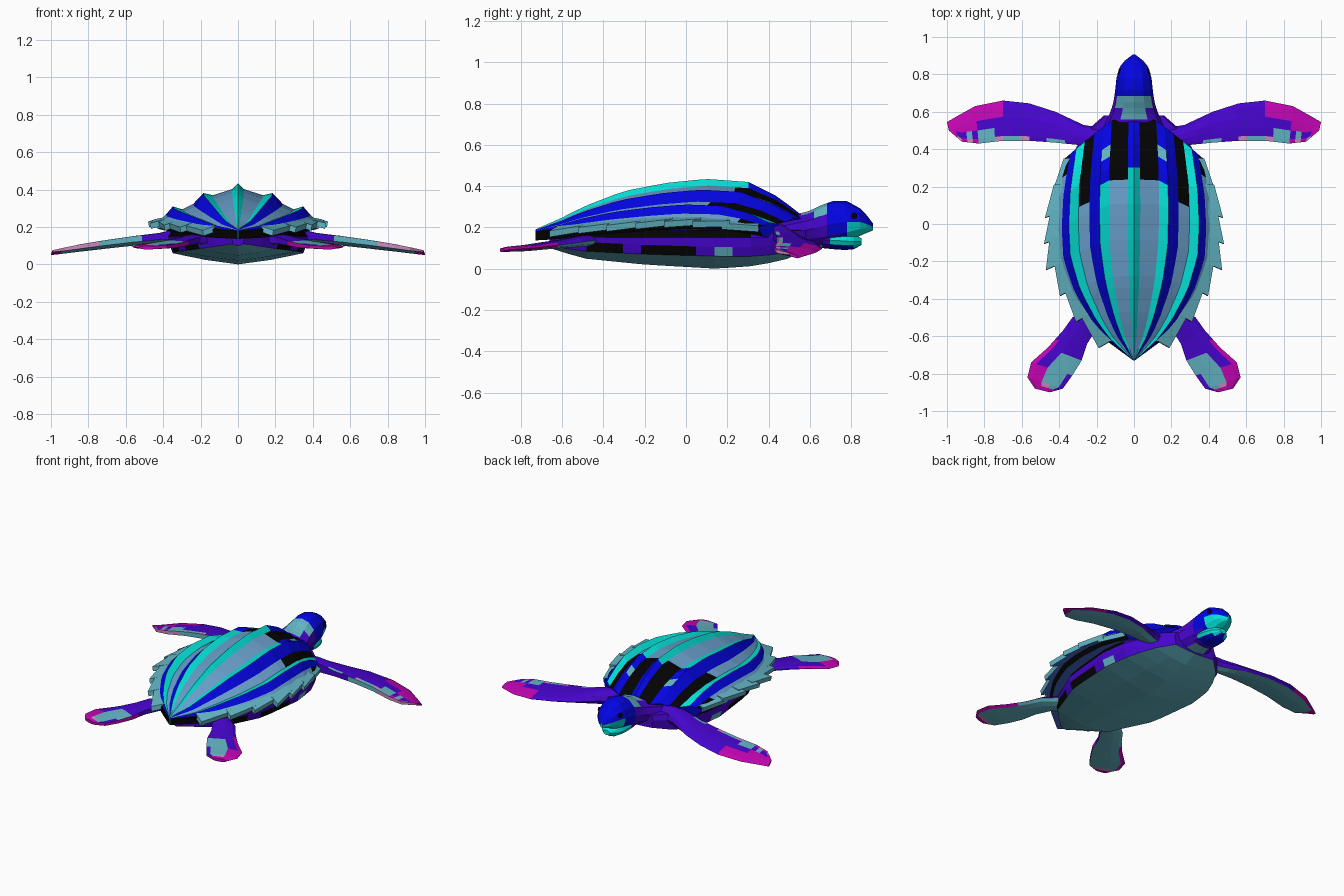
import bpy
import bmesh
import math
import random
from mathutils import Matrix, Vector

random.seed(4)
if "Cube" in bpy.data.objects:
    bpy.data.objects.remove(bpy.data.objects["Cube"])

# Palette, given as display values and stored as linear
PALETTE = {
    "light_teal": (98, 180, 196), "steel_blue": (106, 160, 204),
    "bright_teal": (4, 226, 216), "deep_blue": (4, 4, 228),
    "purple": (70, 4, 206), "magenta": (194, 4, 178),
    "black": (3, 3, 4), "pink": (204, 140, 192), "slate_blue": (70, 105, 200),
}
NAMES = list(PALETTE)


def linear(c):
    c /= 255
    return c / 12.92 if c < 0.04 else ((c + 0.055) / 1.055) ** 2.4


MATERIALS = []
for name, rgb in PALETTE.items():
    mat = bpy.data.materials.new(name)
    colour = [linear(c) for c in rgb] + [1]
    mat.diffuse_color = colour
    mat.use_nodes = True
    mat.node_tree.nodes["Principled BSDF"].inputs["Base Color"].default_value = colour
    MATERIALS.append(mat)


def sample(table, t):
    """Linear interpolation of rows keyed by their first column."""
    for a, b in zip(table, table[1:]):
        if t <= b[0]:
            f = (t - a[0]) / (b[0] - a[0])
            return [p + (q - p) * f for p, q in zip(a[1:], b[1:])]
    return list(table[-1][1:])


def full_ring(half):
    """Close a half section that starts and ends on the centre plane."""
    return half + [(-x, y, z) for x, y, z in reversed(half[1:-1])]


def finish(name, bm, mirror=False):
    bmesh.ops.recalc_face_normals(bm, faces=bm.faces)
    mesh = bpy.data.meshes.new(name)
    bm.to_mesh(mesh)
    bm.free()
    for mat in MATERIALS:
        mesh.materials.append(mat)
    obj = bpy.data.objects.new(name, mesh)
    bpy.context.scene.collection.objects.link(obj)
    if mirror:
        obj.modifiers.new("mirror", 'MIRROR').use_mirror_merge = False


def loft(bm, rings, rule):
    """Skin closed rings; rule(i, j, centre) names each face's colour.
    The first cap has i = -1, the last cap i = number of spans."""
    rows = [[bm.verts.new(p) for p in ring] for ring in rings]
    n = len(rows[0])
    for i, (a, b) in enumerate(zip(rows, rows[1:])):
        for j in range(n):
            k = (j + 1) % n
            face = bm.faces.new((a[j], a[k], b[k], b[j]))
            face.material_index = NAMES.index(rule(i, j, face.calc_center_median()))
    for i, row in ((-1, rows[0]), (len(rows) - 1, rows[-1])):
        face = bm.faces.new(row)
        face.material_index = NAMES.index(rule(i, 0, face.calc_center_median()))


# Shell: lengthwise bands fanning out from the tail point
# columns: position, half width, crest height, rim height
SHELL = [(0, .004, .01, .18), (.1, .15, .06, .187), (.18, .235, .1, .2),
         (.33, .345, .163, .212), (.49, .41, .19, .225), (.64, .42, .2, .235),
         (.8, .41, .187, .233), (.91, .39, .13, .22), (1, .37, .06, .2)]
RIDGES = [(0, 1), (.08, .84), (.32, .68), (.44, .74), (.57, .45),
          (.71, .3), (.83, .38), (.92, .16), (1, 0)]
FRONT_EDGE = [(0, .56), (.3, .56), (.75, .43), (1, .35)]
BANDS = ["bright_teal", "steel_blue", "bright_teal", "deep_blue", "steel_blue",
         "bright_teal", "deep_blue", "steel_blue", "black", "slate_blue", "slate_blue"]
TAIL = -.73


def shell_point(t, u, lift, drop=0):
    width, crest, rim = sample(SHELL, t)
    y = TAIL + t * (sample(FRONT_EDGE, u)[0] - TAIL)
    return (u * width, y, rim + lift * crest - drop)


def shell_rule(i, j, c):
    k = min(j, 2 * len(BANDS) - 1 - j)
    if k == 0 and c.y > .33 or k == 2 and c.y > .24:
        return "light_teal" if k == 2 and .33 < c.y < .42 else "deep_blue"
    if k == 1 and c.y > .24 or k == 4 and c.y > .1:
        return "black"
    if k == 7 and not -.5 < c.y < .28:
        return "black"
    return BANDS[k]


STEPS = 20
rings = []
for i in range(STEPS + 1):
    half = [shell_point(i / STEPS, u, p) for u, p in RIDGES]
    half += [shell_point(i / STEPS, u, 0, .043) for u in (.94, .6, 0)]
    rings.append(full_ring(half))
bm = bmesh.new()
loft(bm, rings, shell_rule)
finish("shell", bm)

# Serrated rim: overlapping pointed plates along each side
bm = bmesh.new()
TEETH = 7
for k in range(TEETH):
    ta, tb = (1 - .9 * (k + e) / TEETH for e in (0, 1))
    reach = .063 if 0 < k < 4 else .04
    a, b = Vector(shell_point(ta, 1, 0)), Vector(shell_point(tb, 1, 0))
    inward = Vector((-.03, 0, .02))
    start = a + Vector((reach * (.15 if k == 0 else .5), 0, .008))
    tip = b + Vector((reach, -.04, -.004))
    outline = [a + inward, start, tip, b + inward]
    loft(bm, [[p - Vector((.006, 0, .03)) for p in outline], outline],
         lambda i, j, c: "slate_blue" if i < 0 else "light_teal")
finish("rim_plates", bm, mirror=True)

# Body: keeled belly with darker flanks
# columns: y, half width, keel height, flank height
BODY = [(-.66, .03, .1, .11), (-.5, .2, .05, .085), (-.2, .32, .02, .07),
        (.15, .35, 0, .06), (.35, .32, .015, .06), (.5, .24, .05, .08),
        (.58, .15, .09, .1)]
STEPS = 14
rings = []
for i in range(STEPS + 1):
    y = BODY[0][0] + (BODY[-1][0] - BODY[0][0]) * i / STEPS
    w, keel, flank = sample(BODY, y)
    rings.append(full_ring([(x * w, y, z) for x, z in (
        (0, keel), (.5, keel + (flank - keel) * .4), (1, flank),
        (1.05, flank + .045), (1.07, .15), (1, .185), (.5, .188), (0, .19))]))


def body_rule(i, j, c):
    k = min(j, 13 - j)
    if i in (-1, STEPS):
        return "purple"
    if k < 2:
        return "light_teal"
    if k == 2 and .15 < c.y < .25:
        return "light_teal"
    if k == 2 and -.45 < c.y < .15 and i % 4 or k == 4 and c.y < .35:
        return "black"
    return "purple"


bm = bmesh.new()
loft(bm, rings, body_rule)
finish("body", bm)


# Neck, head and lower jaw: oval sections along y
def oval_rings(table, steps):
    result = []
    for i in range(steps + 1):
        y = table[0][0] + (table[-1][0] - table[0][0]) * i / steps
        w, low, high = sample(table, y)
        mid, tall = (low + high) / 2, (high - low) / 2
        angles = [math.pi * s / 6 for s in range(7)]
        result.append(full_ring([(w * math.sin(a), y, mid - tall * math.cos(a))
                                 for a in angles]))
    return result


def head_rule(i, j, c):
    side = abs(c.x)
    if c.y > .78 and c.z < .215:
        return "bright_teal"
    if c.y > .69:
        return "deep_blue" if c.z > .16 or c.y > .76 else "purple"
    if c.y > .57 and c.z > .24:
        if c.y > .63:
            return "light_teal" if c.z > .25 else "deep_blue"
        return "light_teal" if side < .04 else "purple"
    return "light_teal" if c.z < .11 else "purple"


HEAD = [(.4, .21, .08, .23), (.52, .165, .09, .26), (.6, .125, .1, .28),
        (.66, .108, .1, .31), (.72, .1, .11, .33), (.78, .094, .125, .327),
        (.84, .076, .158, .295), (.885, .04, .178, .25), (.905, .008, .185, .22)]
JAW = [(.66, .085, .1, .18), (.76, .08, .09, .18), (.81, .065, .093, .168),
       (.85, .025, .115, .148)]
bm = bmesh.new()
loft(bm, oval_rings(HEAD, 16), head_rule)
finish("neck_and_head", bm)
bm = bmesh.new()
loft(bm, oval_rings(JAW, 5), lambda i, j, c: (
    "purple" if c.y < .7 else "deep_blue" if c.z < .112 else "bright_teal"))
finish("lower_jaw", bm)

# Eyes
bm = bmesh.new()
turn = Matrix.Rotation(.3, 4, 'Z') @ Matrix.Rotation(math.pi / 2, 4, 'Y')
bmesh.ops.create_cone(bm, cap_ends=True, segments=8, radius1=.015, radius2=.015,
                      depth=.009, matrix=Matrix.Translation((.08, .815, .255)) @ turn)
for face in bm.faces:
    face.material_index = NAMES.index("black")
finish("eyes", bm, mirror=True)


# Flippers: blades with a sharp leading and a blunt trailing edge
def flipper(name, stations, steps, tilt, rule):
    table = [(i, *row) for i, row in enumerate(stations)]
    rings = []
    for i in range(steps + 1):
        lx, ly, tx, ty, z, thick = sample(table, i / steps * (len(table) - 1))
        top = [(0, 0), (.12, .6), (.4, 1), (.65, 1), (.88, .85), (1, .7)]
        section = top + [(f, -h) for f, h in reversed(top[1:])]
        rings.append([(lx + (tx - lx) * f, ly + (ty - ly) * f,
                       z + h * thick / 2 + tilt * (f - .5)) for f, h in section])
    bm = bmesh.new()
    loft(bm, rings, lambda i, j, c: rule(i / steps, j))
    finish(name, bm, mirror=True)


def front_rule(s, j):
    if j == 5:
        return "pink" if s > .6 else "light_teal" if s > .35 else "purple"
    if s > .9 or (j < 2 and s > .56) or (j == 2 and s > .7):
        return "magenta"
    if j == 10:
        return "magenta" if s > .6 else "purple"
    if j > 5:
        return "light_teal"
    if j == 4 and s > .4:
        return random.choice(["light_teal", "pink", "magenta", "light_teal"])
    if j == 3 and s > .45:
        return random.choice(["light_teal", "purple", "purple"])
    return "light_teal" if j == 4 and .2 < s < .3 else "purple"


def rear_rule(s, j):
    if s > .9 or (s > .4 and j in (0, 5, 10)) or (s > .6 and j == 1):
        return "magenta"
    if j > 5:
        return "pink" if s > .8 else "light_teal"
    if s > .45 and j in (2, 3, 4):
        if j == 2 and s > .8:
            return "pink"
        return "purple" if j == 4 and s > .65 else "light_teal"
    return "purple"


flipper("front_flippers", [
    (.1, .5, .1, .36, .17, .12), (.27, .53, .27, .42, .16, .09),
    (.42, .6, .42, .435, .14, .05), (.56, .645, .56, .445, .125, .045),
    (.7, .66, .7, .445, .107, .04), (.85, .63, .83, .43, .088, .034),
    (.94, .58, .92, .44, .073, .026), (1, .545, .99, .5, .062, .014),
], 21, .02, front_rule)
flipper("rear_flippers", [
    (.22, -.42, .12, -.5, .14, .06), (.33, -.5, .2, -.56, .13, .05),
    (.38, -.57, .25, -.64, .12, .04), (.46, -.66, .28, -.73, .11, .035),
    (.55, -.74, .33, -.81, .1, .03), (.57, -.82, .38, -.88, .095, .025),
    (.53, -.88, .45, -.9, .09, .02),
], 12, 0, rear_rule)
